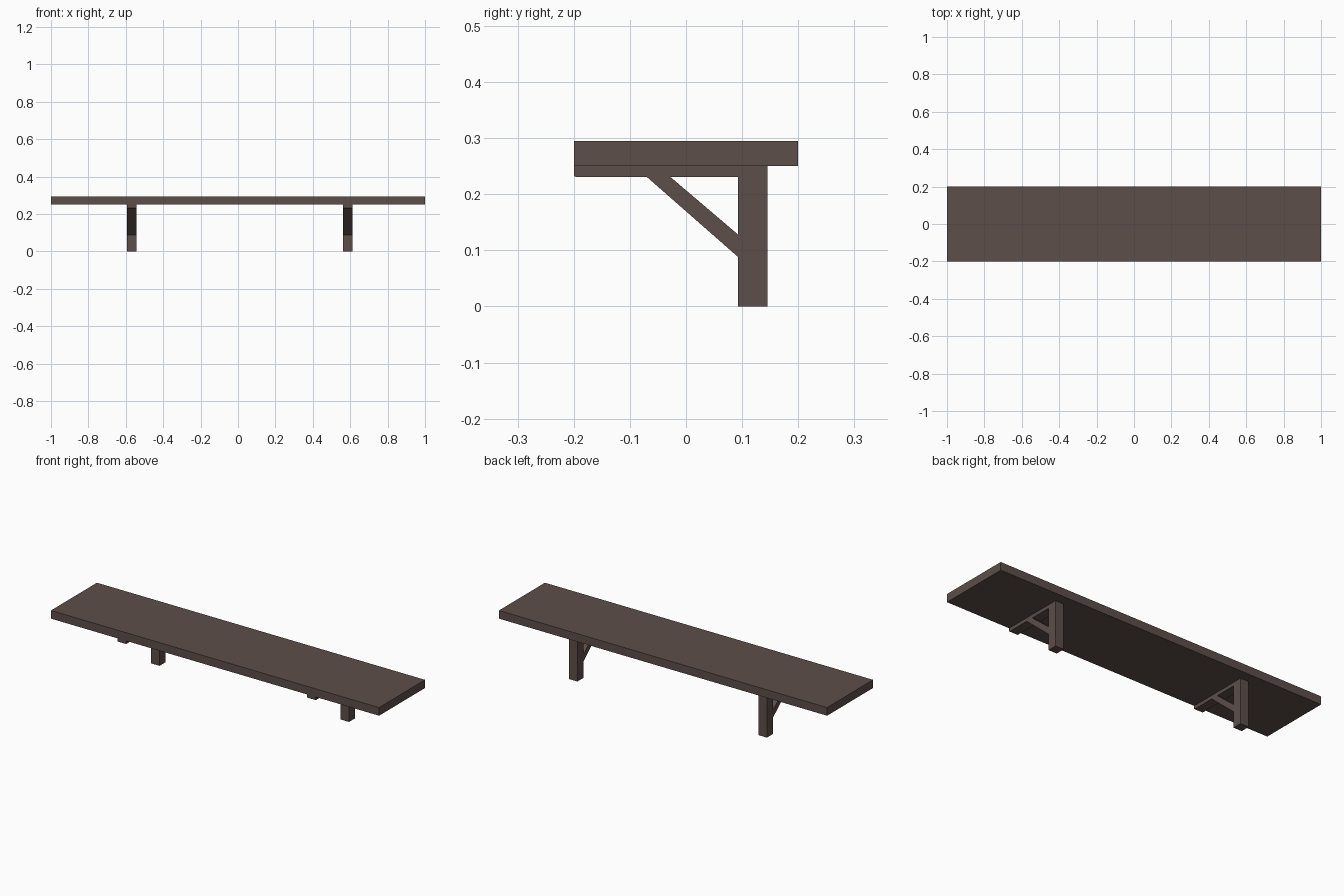
import bpy

if "Cube" in bpy.data.objects:
    bpy.data.objects.remove(bpy.data.objects["Cube"])

wood = bpy.data.materials.new("dark brown wood")
wood.diffuse_color = (0.109, 0.077, 0.067, 1)
wood.use_nodes = True
wood.node_tree.nodes["Principled BSDF"].inputs["Base Color"].default_value = wood.diffuse_color


def extrude_x(name, profile, x0, x1):
    """Solid from a (y, z) outline, counter-clockwise seen from +x."""
    n = len(profile)
    verts = [(x, y, z) for x in (x0, x1) for y, z in profile]
    faces = [tuple(reversed(range(n))), tuple(range(n, 2 * n))]
    faces += [(i, (i + 1) % n, n + (i + 1) % n, n + i) for i in range(n)]
    mesh = bpy.data.meshes.new(name)
    mesh.from_pydata(verts, [], faces)
    mesh.materials.append(wood)
    obj = bpy.data.objects.new(name, mesh)
    bpy.context.collection.objects.link(obj)
    return obj


def rect(y0, y1, z0, z1):
    return [(y0, z0), (y1, z0), (y1, z1), (y0, z1)]


# Shelf board
extrude_x("shelf_board", rect(-0.2, 0.2, 0.25, 0.295), -1, 1)

# Two brackets: wall post, horizontal arm, diagonal brace
for side, x in (("left", -0.569), ("right", 0.586)):
    x0, x1 = x - 0.0255, x + 0.0255
    extrude_x(side + "_post", rect(0.093, 0.145, 0, 0.25), x0, x1)
    extrude_x(side + "_arm",
              [(-0.2, 0.233), (-0.197, 0.231), (0.093, 0.231), (0.093, 0.25), (-0.2, 0.25)], x0, x1)
    extrude_x(side + "_brace",
              [(-0.07, 0.231), (0.093, 0.088), (0.093, 0.128), (-0.028, 0.231)], x0, x1)
